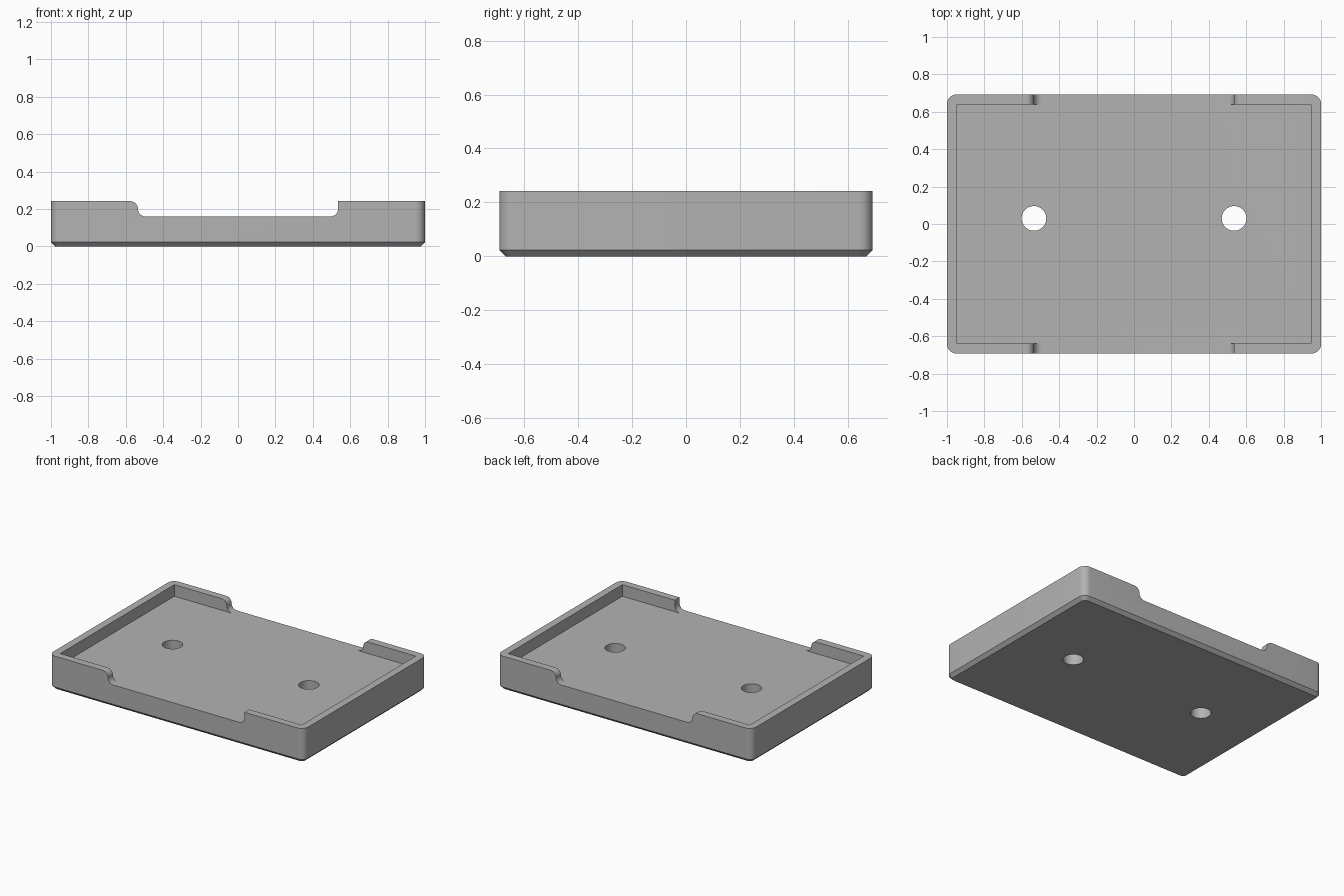
import bpy
import bmesh
from math import sin, cos, pi, radians

cube = bpy.data.objects.get("Cube")
if cube:
    bpy.data.objects.remove(cube, do_unlink=True)

HX, HY, TOP, FLOOR = 1.0, 0.692, 0.242, 0.16
WALL, CORNER, CHAMFER = 0.053, 0.05, 0.023
NOTCH_X = 0.535

grey = bpy.data.materials.new("plain grey")
grey.use_nodes = True
colour = (0.45, 0.45, 0.45, 1)
grey.diffuse_color = colour
grey.node_tree.nodes["Principled BSDF"].inputs["Base Color"].default_value = colour


def arc(cx, cy, r, start, end, steps=10):
    """Points on an arc, angles in degrees."""
    angles = [radians(start + (end - start) * i / steps) for i in range(steps + 1)]
    return [(cx + r * cos(a), cy + r * sin(a)) for a in angles]


def loft(name, rings):
    """Closed solid through matching rings of points."""
    bm = bmesh.new()
    loops = [[bm.verts.new(p) for p in ring] for ring in rings]
    n = len(loops[0])
    for low, high in zip(loops, loops[1:]):
        for i in range(n):
            j = (i + 1) % n
            bm.faces.new((low[i], low[j], high[j], high[i]))
    bm.faces.new(loops[0][::-1])
    bm.faces.new(loops[-1])
    bmesh.ops.recalc_face_normals(bm, faces=bm.faces)
    mesh = bpy.data.meshes.new(name)
    bm.to_mesh(mesh)
    bm.free()
    mesh.materials.append(grey)
    obj = bpy.data.objects.new(name, mesh)
    bpy.context.collection.objects.link(obj)
    return obj


def rounded_rect(inset, z):
    r = CORNER - inset
    x, y = HX - CORNER, HY - CORNER
    corners = ((x, y), (-x, y), (-x, -y), (x, -y))
    return [(px, py, z) for i, (cx, cy) in enumerate(corners)
            for px, py in arc(cx, cy, r, 90 * i, 90 * i + 90)]


def cut(target, cutter):
    cutter.hide_render = True
    mod = target.modifiers.new("cut", 'BOOLEAN')
    mod.operation = 'DIFFERENCE'
    mod.solver = 'EXACT'
    mod.object = cutter
    bpy.context.view_layer.objects.active = target
    bpy.ops.object.modifier_apply(modifier=mod.name)
    bpy.data.objects.remove(cutter, do_unlink=True)


def notch_side(rounded_lip):
    """Right half of a notch outline, from the floor up."""
    mid, r = (FLOOR + TOP) / 2, (TOP - FLOOR) / 2
    pts = arc(NOTCH_X - r, mid, r, -90, 0)
    if rounded_lip:
        pts += arc(NOTCH_X + r, mid, r, 180, 90)[1:]
        return pts + [(NOTCH_X + r, TOP + 0.1)]
    return pts + [(NOTCH_X, TOP + 0.1)]


# Tray body: rounded block with a chamfered foot
tray = loft("tray", [rounded_rect(CHAMFER, 0), rounded_rect(0, CHAMFER),
                     rounded_rect(0, TOP)])

# Square-cornered recess
ix, iy = HX - WALL, HY - WALL
corners = ((ix, iy), (-ix, iy), (-ix, -iy), (ix, -iy))
cut(tray, loft("recess_cutter", [[(x, y, z) for x, y in corners]
                                 for z in (FLOOR, TOP + 0.1)]))

# Wall notches: one lip on the front is left square
for side, rounded_lip in ((-1, False), (1, True)):
    outline = notch_side(rounded_lip)
    outline += [(-x, z) for x, z in reversed(notch_side(True))]
    cut(tray, loft("notch_cutter", [[(x, side * y, z) for x, z in outline]
                                    for y in (HY - 0.2, HY + 0.2)]))

# Screw holes
for x in (-NOTCH_X, NOTCH_X):
    ring = arc(x, 0.03, 0.066, 0, 360, 48)[:-1]
    cut(tray, loft("hole_cutter", [[(px, py, z) for px, py in ring]
                                   for z in (-0.1, TOP + 0.1)]))

bpy.ops.object.select_all(action='DESELECT')
tray.select_set(True)
bpy.context.view_layer.objects.active = tray
bpy.ops.object.shade_smooth_by_angle(angle=radians(30))
